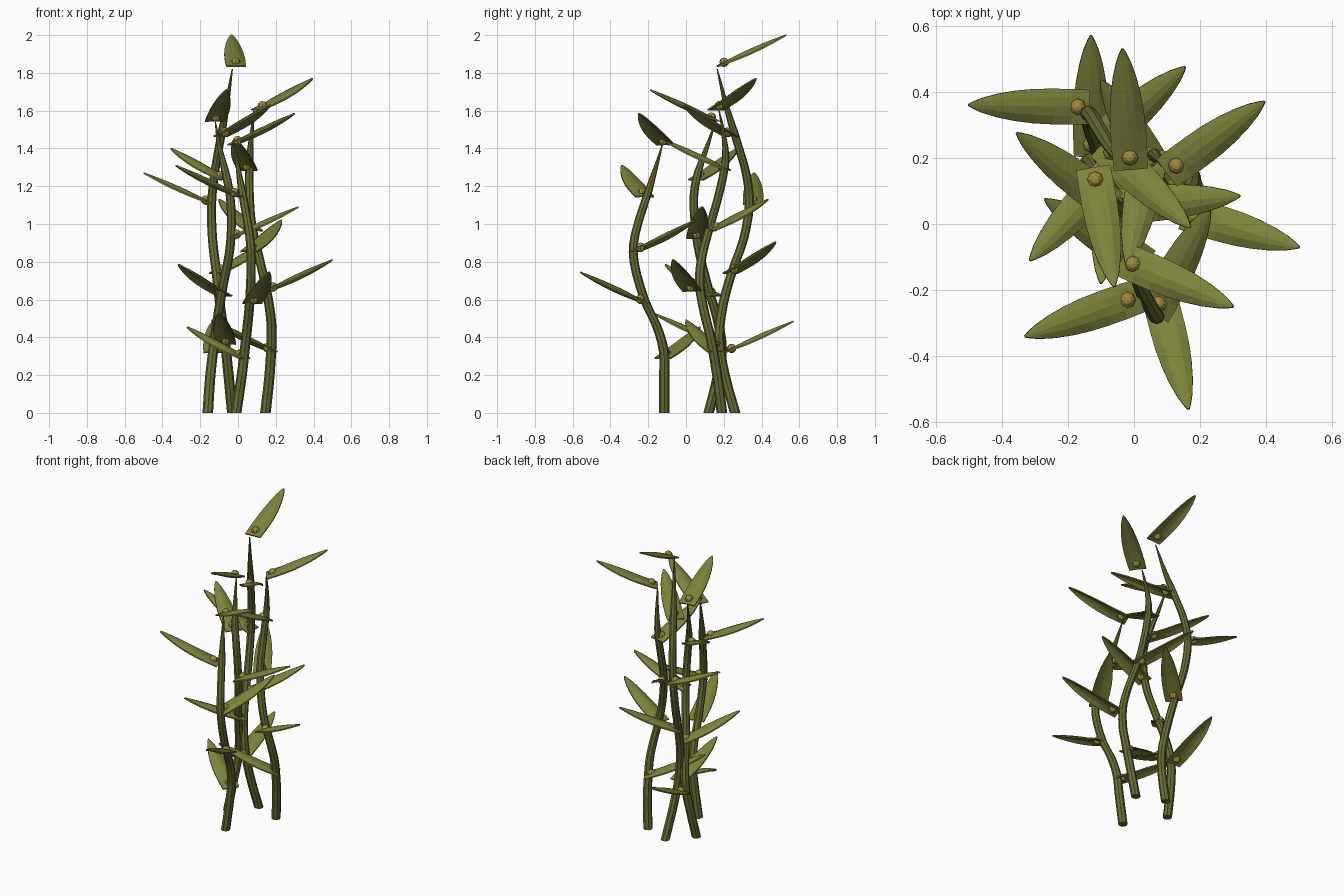
import bpy, bmesh, math
from mathutils import Vector

if "Cube" in bpy.data.objects:
    bpy.data.objects.remove(bpy.data.objects["Cube"])


def material(name, col):
    m = bpy.data.materials.new(name)
    m.diffuse_color = (*col, 1)
    m.use_nodes = True
    m.node_tree.nodes["Principled BSDF"].inputs["Base Color"].default_value = m.diffuse_color
    return m


STEM = material("stem_green", (0.14, 0.155, 0.032))
LEAF = material("leaf_olive", (0.205, 0.225, 0.043))
BULB = material("bulb_ochre", (0.36, 0.26, 0.05))


def finish(bm, name, mat):
    bmesh.ops.recalc_face_normals(bm, faces=bm.faces)
    me = bpy.data.meshes.new(name)
    bm.to_mesh(me)
    bm.free()
    me.materials.append(mat)
    ob = bpy.data.objects.new(name, me)
    bpy.context.collection.objects.link(ob)
    return ob


def spline(pts, steps=3):
    """Smooth path through the points."""
    p = [Vector(q) for q in pts]
    p = [2 * p[0] - p[1]] + p + [2 * p[-1] - p[-2]]
    out = []
    for i in range(1, len(p) - 2):
        a, b, c, d = p[i - 1:i + 3]
        for k in range(steps):
            t = k / steps
            out.append(0.5 * (2 * b + (c - a) * t + (2 * a - 5 * b + 4 * c - d) * t * t
                              + (3 * b - a - 3 * c + d) * t ** 3))
    return out + [p[-2]]


def stem(name, pts, sides=8):
    bm = bmesh.new()
    path = spline(pts)
    top = path[-1].z
    rings = []
    for p in path:
        t = p.z / top
        # nearly even thickness, then a pointed tip
        r = 0.028 - 0.007 * t if t < 0.82 else 0.0223 - 0.019 * (t - 0.82) / 0.18
        rings.append([bm.verts.new((p.x + r * math.cos(math.tau * k / sides),
                                    p.y + r * math.sin(math.tau * k / sides), p.z))
                      for k in range(sides)])
    for a, b in zip(rings, rings[1:]):
        for k in range(sides):
            j = (k + 1) % sides
            bm.faces.new((a[k], a[j], b[j], b[k]))
    bm.faces.new(rings[0])
    bm.faces.new(rings[-1])
    finish(bm, name, STEM)


# distance along the blade, half width, edge droop
BLADE = [(0, .052, .002), (.15, .054, .010), (.3, .054, .017), (.45, .052, .020),
         (.6, .046, .019), (.75, .036, .014), (.88, .023, .007), (.96, .011, .002), (1, .003, 0)]
REACH, RISE = 0.365, 0.165


def leaf(name, tip, az):
    a = math.radians(az)
    d = Vector((math.cos(a), math.sin(a), 0))
    side = Vector((-d.y, d.x, 0))
    along = d * REACH + Vector((0, 0, RISE))
    up = along.cross(side).normalized()
    origin = Vector(tip) - along
    bm = bmesh.new()
    layers = []
    for off in (0.004, -0.004):
        rows = []
        for t, w, droop in BLADE:
            rows.append([bm.verts.new(origin + along * t + side * (w * s)
                                      + up * (off + droop * (0.45 - s * s)))
                         for s in (-1, -.5, 0, .5, 1)])
        layers.append(rows)
        for r0, r1 in zip(rows, rows[1:]):
            for k in range(4):
                bm.faces.new((r0[k], r0[k + 1], r1[k + 1], r1[k]))
    # close the rim between the upper and lower skin
    T, B = layers
    for i in range(len(BLADE) - 1):
        for k in (0, 4):
            bm.faces.new((T[i][k], T[i + 1][k], B[i + 1][k], B[i][k]))
    for k in range(4):
        for i in (0, -1):
            bm.faces.new((T[i][k], T[i][k + 1], B[i][k + 1], B[i][k]))
    finish(bm, name, LEAF)
    # float bulb at the leaf base
    bm = bmesh.new()
    bmesh.ops.create_uvsphere(bm, u_segments=8, v_segments=6, radius=0.025)
    bmesh.ops.translate(bm, verts=bm.verts, vec=origin + d * 0.036 + Vector((0, 0, 0.021)))
    finish(bm, name.replace("leaf", "bulb"), BULB)


# stem paths
stem("front_stem", [(-.01, -.115, 0), (.02, -.115, .2), (.035, -.118, .33), (.05, -.155, .46),
                    (.063, -.22, .6), (.07, -.275, .8), (.06, -.268, .95), (.022, -.2, 1.17),
                    (0, -.16, 1.3), (-.018, -.125, 1.42)])
stem("right_stem", [(.145, .19, 0), (.167, .165, .2), (.178, .13, .4), (.172, .1, .52),
                    (.145, .072, .68), (.11, .085, .83), (.072, .13, 1), (.06, .18, 1.18),
                    (.062, .21, 1.35), (.075, .195, 1.5), (.085, .175, 1.6)])
stem("left_stem", [(-.16, .12, 0), (-.148, .165, .18), (-.13, .19, .34), (-.108, .165, .5),
                   (-.08, .115, .67), (-.045, .07, .85), (-.035, .048, 1), (-.042, .042, 1.15),
                   (-.068, .065, 1.28), (-.1, .115, 1.42), (-.12, .155, 1.54)])
stem("back_stem", [(-.03, .26, 0), (-.05, .205, .2), (-.07, .175, .39), (-.095, .195, .57),
                   (-.115, .245, .75), (-.135, .305, .92), (-.14, .335, 1.1), (-.125, .32, 1.26),
                   (-.098, .275, 1.42), (-.062, .215, 1.62), (-.03, .165, 1.82)])

# leaves: first turn of each stem, then tips from bottom to top
TURN = 137.5
LEAVES = {
    "front": (147, [(-.27, .075, .455), (.165, -.56, .745), (.23, .05, 1.02),
                    (-.33, -.34, 1.31), (.3, -.25, 1.585)]),
    "right": (206, [(-.14, 0, .49), (.5, -.07, .81), (-.1, .435, 1.13),
                    (-.02, -.13, 1.45), (.395, .37, 1.77)]),
    "left": (90, [(-.13, .57, .485), (-.315, -.11, .785), (.32, .085, 1.09),
                  (-.355, .275, 1.4), (-.06, -.19, 1.71)]),
    "back": (264, [(-.1, -.18, .53), (.155, .475, .905), (-.5, .36, 1.27),
                   (.17, -.01, 1.63), (-.035, .53, 2.0)]),
}
for key, (az, tips) in LEAVES.items():
    for i, tip in enumerate(tips):
        leaf(f"{key}_leaf_{i + 1}", tip, az + TURN * i)
